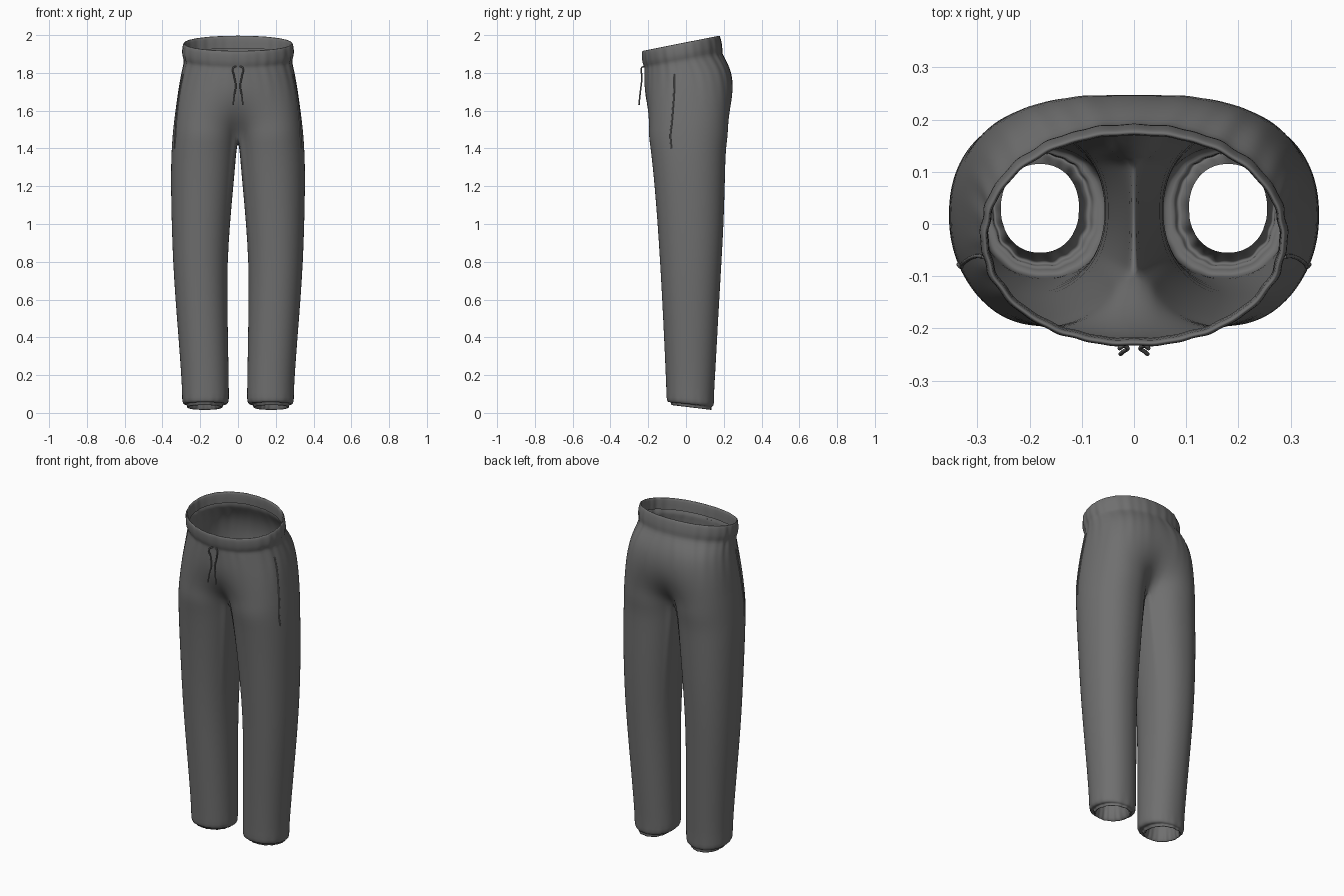
import bpy, bmesh
from math import sin, cos, pi, radians

if "Cube" in bpy.data.objects:
    bpy.data.objects.remove(bpy.data.objects["Cube"])

cloth = bpy.data.materials.new("grey_cloth")
cloth.use_nodes = True
cloth.diffuse_color = (0.16, 0.16, 0.16, 1)
cloth.node_tree.nodes["Principled BSDF"].inputs["Base Color"].default_value = (0.16, 0.16, 0.16, 1)

OUTER, INNER = 60, 12          # segments on the outer arc and on the inner leg
ARC = 150                      # half angle of the outer arc in degrees


def spow(v, p):
    return abs(v) ** (2 / p) * (1 if v > 0 else -1)


def leg_point(deg, x_in, x_out, front, back):
    a = radians(deg)
    return ((x_in + x_out) / 2 + (x_out - x_in) / 2 * spow(cos(a), 2.15),
            (front + back) / 2 + (back - front) / 2 * spow(sin(a), 2.15))


def hip_point(deg, x_out, front, back, p):
    a = radians(deg * 90 / ARC)
    q = p + 0.3 * max(0, sin(a)) * (p > 2.2)
    return (x_out * spow(max(cos(a), 0), q),
            (front + back) / 2 + (back - front) / 2 * spow(sin(a), q))


def gather(deg):
    # Uneven elastic puckers
    a = radians(deg)
    return (sin(17 * a + 1.2 * sin(3 * a)) + 0.7 * sin(11 * a + 2)) / 1.7


# Leg rings: height, inner x, outer x, front y, back y, flatness, back drop, pucker
LEGS = [
    (0.14, 0.105, 0.255, -0.055, 0.115, 0, 0.02, 0.00),
    (0.06, 0.105, 0.255, -0.060, 0.125, 0, 0.03, 0.04),
    (0.025, 0.090, 0.265, -0.072, 0.132, 0, 0.025, 0.04),
    (0.030, 0.080, 0.270, -0.080, 0.135, 0, 0.025, 0.03),
    (0.050, 0.078, 0.270, -0.080, 0.132, 0, 0.03, 0.02),
    (0.042, 0.060, 0.285, -0.095, 0.142, 0, 0.02, 0.015),
    (0.060, 0.048, 0.296, -0.103, 0.148, 0, 0.02, 0.01),
    (0.090, 0.048, 0.295, -0.103, 0.147, 0, 0.01, 0.00),
    (0.20, 0.050, 0.300, -0.107, 0.154, 0, 0, 0),
    (0.40, 0.053, 0.315, -0.116, 0.165, 0, 0, 0),
    (0.60, 0.057, 0.331, -0.126, 0.176, 0, 0, 0),
    (0.80, 0.056, 0.344, -0.137, 0.188, 0, 0, 0),
    (1.00, 0.043, 0.351, -0.150, 0.199, 0.1, 0, 0),
    (1.20, 0.025, 0.355, -0.166, 0.205, 0.25, 0, 0),
    (1.32, 0.014, 0.354, -0.178, 0.208, 0.4, 0, 0),
    (1.40, 0.008, 0.351, -0.187, 0.211, 0.6, 0, 0),
]
# Hip rings: height, outer x, front y, back y, hip blend, squareness, tilt, pucker
HIPS = [
    (1.47, 0.346, -0.198, 0.222, 0.0, 2.5, 0.0, 0),
    (1.53, 0.340, -0.208, 0.235, 0.42, 2.5, 0.0, 0),
    (1.60, 0.331, -0.217, 0.247, 0.75, 2.5, 0.0, 0),
    (1.67, 0.321, -0.219, 0.252, 0.95, 2.5, 0.1, 0.002),
    (1.73, 0.310, -0.220, 0.249, 1, 2.4, 0.3, 0.005),
    (1.78, 0.298, -0.220, 0.235, 1, 2.3, 0.5, 0.009),
    (1.815, 0.288, -0.220, 0.208, 1, 2.2, 0.75, 0.012),
    (1.832, 0.284, -0.220, 0.190, 1, 2.1, 0.9, 0.012),
    (1.848, 0.294, -0.229, 0.193, 1, 2.1, 1, 0.012),
    (1.880, 0.295, -0.234, 0.189, 1, 2.1, 1, 0.011),
    (1.910, 0.291, -0.235, 0.182, 1, 2.1, 1, 0.009),
    (1.920, 0.285, -0.229, 0.175, 1, 2.1, 1, 0.007),
    (1.910, 0.279, -0.222, 0.168, 1, 2.1, 1, 0.009),
    (1.850, 0.278, -0.218, 0.172, 1, 2.1, 1, 0.010),
]


def leg_ring(z, x_in, x_out, front, back, flat, drop, pucker):
    pts = []
    for i in range(OUTER + INNER):
        inside = i > OUTER
        deg = -ARC + 2 * ARC * min(i, OUTER) / OUTER
        if inside:
            deg = ARC + (360 - 2 * ARC) * (i - OUTER) / INNER
        x, y = leg_point(deg, x_in, x_out, front, back)
        if inside or i in (0, OUTER):
            x += (x_in - x) * flat
        cx, cy = (x_in + x_out) / 2, (front + back) / 2
        k = 1 + pucker * gather(deg)
        pts.append((cx + (x - cx) * k, cy + (y - cy) * k,
                    z - drop * (y - cy) / (back - front)))
    return pts


def hip_ring(z, x_out, front, back, blend, p, tilt, pucker):
    pts = []
    for i in range(OUTER + 1):
        deg = -ARC + 2 * ARC * i / OUTER
        lx, ly = leg_point(deg, 0.0, x_out, front, back)
        hx, hy = hip_point(deg, x_out, front, back, p)
        k = 1 + pucker * gather(deg)
        x = (lx + (hx - lx) * blend) * k
        y = (ly + (hy - ly) * blend) * k
        if i in (0, OUTER):
            x = 0
        pts.append((x, y, z + 0.08 * tilt * (y - front) / (back - front)))
    return pts


# Trousers: one half lofted from cuff to waistband, then mirrored
bm = bmesh.new()
leg_rings = [leg_ring(*row) for row in LEGS]
hip_rings = [hip_ring(*row) for row in HIPS]

# Crotch seam closes the first hip ring along the middle
first, last = hip_rings[0][0], hip_rings[0][-1]
seam = []
for j in range(1, INNER):
    t = j / INNER
    y = last[1] + (first[1] - last[1]) * t
    seam.append((0, y, HIPS[0][0] - 0.04 * sin(pi * t)))
leg_rings.append(hip_rings[0] + seam)

rows = [[bm.verts.new(p) for p in ring] for ring in leg_rings]
for low, high in zip(rows, rows[1:]):
    n = len(low)
    for i in range(n):
        j = (i + 1) % n
        bm.faces.new((low[i], low[j], high[j], high[i]))
rows = [rows[-1][:OUTER + 1]] + [[bm.verts.new(p) for p in r] for r in hip_rings[1:]]
for low, high in zip(rows, rows[1:]):
    for i in range(OUTER):
        bm.faces.new((low[i], low[i + 1], high[i + 1], high[i]))
for f in bm.faces:
    f.smooth = True
mesh = bpy.data.meshes.new("trousers")
bm.to_mesh(mesh)
bm.free()
mesh.materials.append(cloth)
trousers = bpy.data.objects.new("trousers", mesh)
bpy.context.collection.objects.link(trousers)
mirror = trousers.modifiers.new("Mirror", 'MIRROR')
mirror.use_clip = True
mirror.merge_threshold = 0.0005
sub = trousers.modifiers.new("Subdivision", 'SUBSURF')
sub.levels = sub.render_levels = 1


def cord(name, points, radius):
    curve = bpy.data.curves.new(name, 'CURVE')
    curve.dimensions = '3D'
    curve.bevel_depth = radius
    curve.bevel_resolution = 2
    curve.use_fill_caps = True
    spline = curve.splines.new('BEZIER')
    spline.bezier_points.add(len(points) - 1)
    for bp, p in zip(spline.bezier_points, points):
        bp.co = p
        bp.handle_left_type = bp.handle_right_type = 'AUTO'
    curve.materials.append(cloth)
    obj = bpy.data.objects.new(name, curve)
    bpy.context.collection.objects.link(obj)


# Drawstrings and pocket seams on both sides
column = round(OUTER * (ARC - 27) / (2 * ARC))
pocket = [leg_rings[-2][column]] + [r[column] for r in hip_rings[:6]]
for side, s in (("left", 1), ("right", -1)):
    cord(side + "_drawstring",
         [(s * 0.012, -0.222, 1.835), (s * 0.026, -0.236, 1.825), (s * 0.020, -0.233, 1.78),
          (s * 0.012, -0.238, 1.73), (s * 0.020, -0.244, 1.68), (s * 0.026, -0.249, 1.63)], 0.004)
    cord(side + "_pocket_seam", [(s * x, y, z) for x, y, z in pocket], 0.004)
